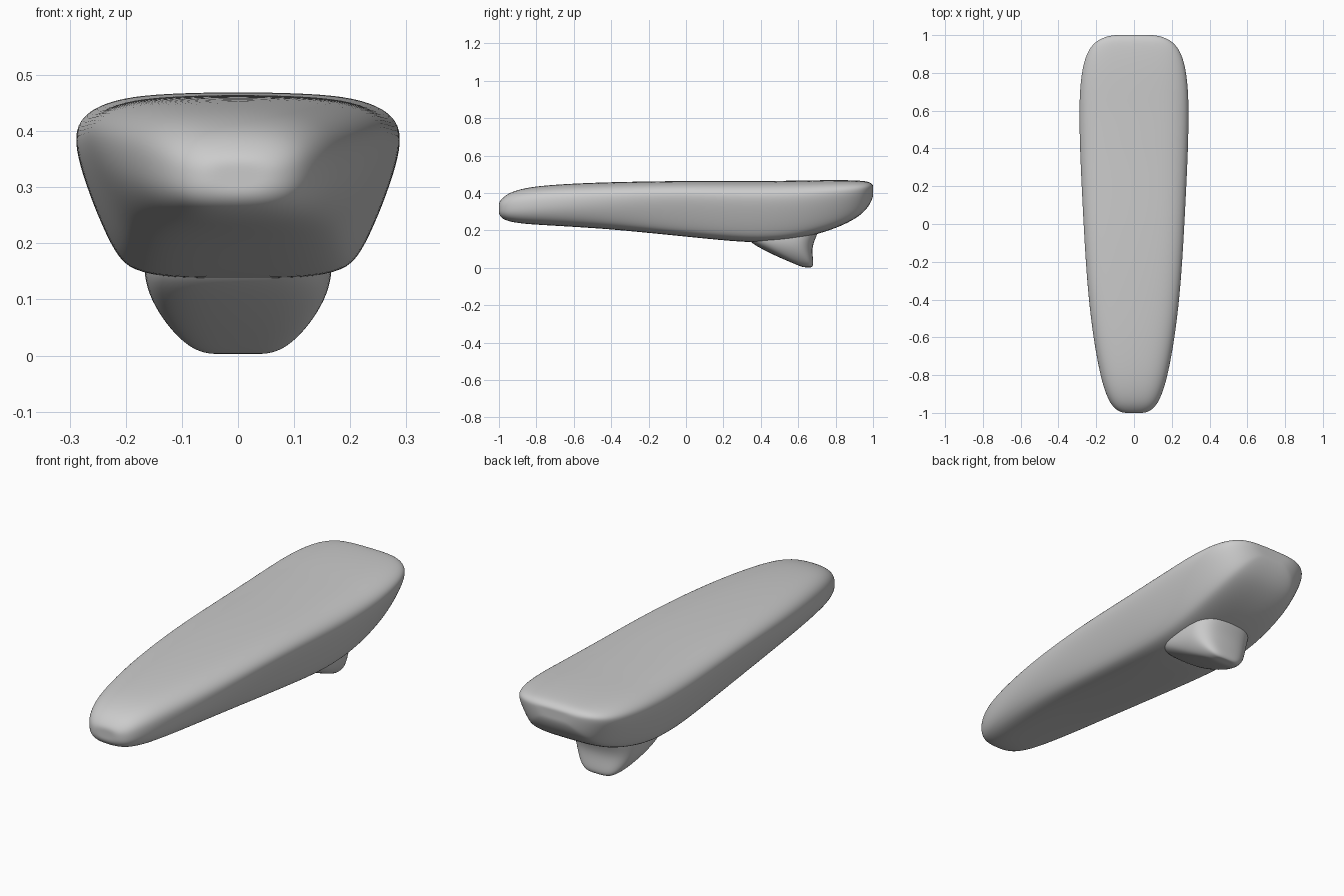
import bpy, bmesh, math

if "Cube" in bpy.data.objects:
    bpy.data.objects.remove(bpy.data.objects["Cube"])

# half section of the wide flat-bottomed hull: (share of half width, share of height)
HULL = [(0, 1), (.38, .993), (.68, .972), (.88, .915), (.985, .83), (1.005, .73),
        (.965, .57), (.87, .34), (.76, .13), (.66, .04), (.40, .0), (0, 0)]


def squircle(t, p):
    c, s = math.sin(t), math.cos(t)
    return abs(c) ** p * (1 if c >= 0 else -1), abs(s) ** p * (1 if s >= 0 else -1)


def loft(name, rings):
    """Skin closed rings, cap both ends and smooth the result."""
    bm = bmesh.new()
    rows = [[bm.verts.new(p) for p in ring] for ring in rings]
    n = len(rows[0])
    for a, b in zip(rows, rows[1:]):
        for i in range(n):
            j = (i + 1) % n
            bm.faces.new((a[i], a[j], b[j], b[i]))
    bm.faces.new(rows[0])
    bm.faces.new(rows[-1])
    bmesh.ops.recalc_face_normals(bm, faces=bm.faces)
    for f in bm.faces:
        f.smooth = True
    mesh = bpy.data.meshes.new(name)
    bm.to_mesh(mesh)
    bm.free()
    ob = bpy.data.objects.new(name, mesh)
    bpy.context.collection.objects.link(ob)
    sub = ob.modifiers.new("smooth", "SUBSURF")
    sub.levels = sub.render_levels = 2
    return ob


def hull_ring(y, w, bottom, top):
    # rounded nose section blends into the hull section towards the rear
    k = min(1, max(0, (y + 1) / 0.9))
    last = len(HULL) - 1
    half = []
    for i, (u, v) in enumerate(HULL):
        ru, rv = squircle(math.pi * i / last, .75)
        u, v = ru + (u - ru) * k, (rv + 1) / 2 + (v - (rv + 1) / 2) * k
        half.append((w * u, y, bottom + (top - bottom) * v))
    half[0] = (0, y, top)
    half[-1] = (0, y, bottom)
    return half + [(-x, yy, z) for x, yy, z in half[-2:0:-1]]


# long body: y, half width, underside height, top height
body = [
    (-1.0, .03, .305, .33), (-1.0, .06, .285, .35), (-.985, .095, .264, .371),
    (-.95, .127, .248, .400), (-.88, .158, .236, .424), (-.78, .185, .229, .440),
    (-.6, .218, .219, .452), (-.4, .242, .206, .459), (-.2, .257, .187, .463),
    (0, .268, .167, .465), (.2, .278, .147, .465), (.35, .285, .136, .465),
    (.48, .289, .138, .466), (.6, .290, .154, .467), (.7, .288, .180, .469),
    (.8, .278, .212, .470), (.88, .260, .248, .469), (.94, .230, .287, .466),
    (.975, .190, .327, .461), (.993, .145, .360, .451), (1.001, .10, .385, .440),
    (1.001, .05, .400, .428)]
loft("body", [hull_ring(*s) for s in body])

# fin underneath: height, front y, rear y, half width
fin = [
    (.003, .645, .665, .03), (.003, .625, .673, .06), (.018, .588, .682, .093),
    (.055, .498, .679, .129), (.10, .405, .676, .157), (.14, .335, .686, .169),
    (.18, .325, .704, .169), (.23, .34, .72, .16)]


def fin_ring(z, front, rear, w):
    ring = []
    for i in range(20):
        u, v = squircle(2 * math.pi * i / 20, .65)
        ring.append((w * u, (front + rear) / 2 + (rear - front) / 2 * v, z))
    return ring


loft("fin", [fin_ring(*s) for s in fin])
